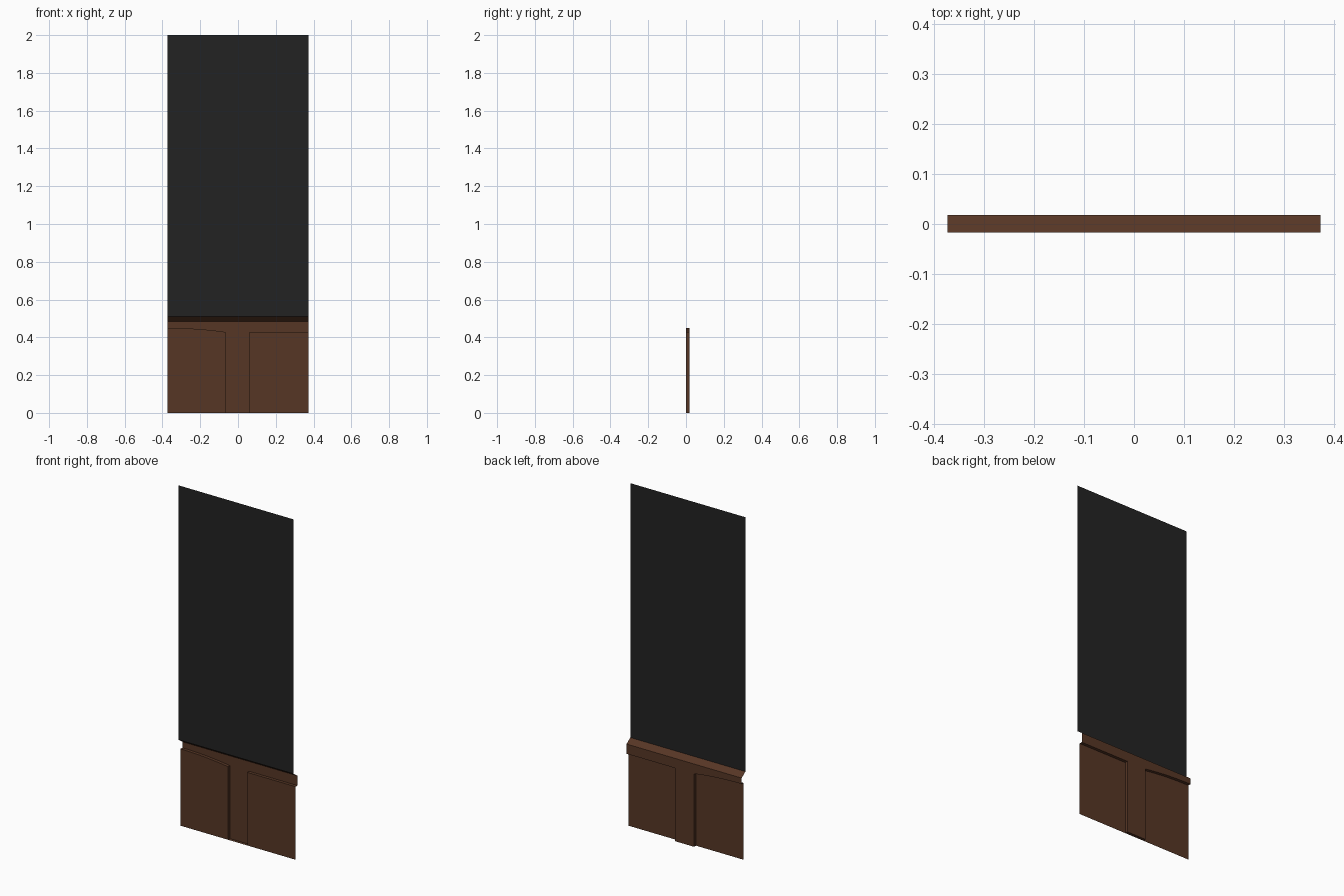
import bpy, bmesh

if "Cube" in bpy.data.objects:
    bpy.data.objects.remove(bpy.data.objects["Cube"])

W = 0.373                  # half width
PX0, PX1 = -0.065, 0.06    # stile between the two panels
Y_TOP, Y_PANEL, Y_FRAME = -0.017, 0.0, 0.0175
Z_LEDGE, Z_BAND, Z_SPRING, Z_CROWN = 0.51, 0.485, 0.428, 0.45


def material(name, rgb):
    m = bpy.data.materials.new(name)
    m.diffuse_color = (*rgb, 1)
    m.use_nodes = True
    m.node_tree.nodes["Principled BSDF"].inputs["Base Color"].default_value = m.diffuse_color
    return m


brown = material("dark_wood", (0.094, 0.037, 0.0185))
black = material("black_sheet", (0.0165, 0.0165, 0.0165))


def build(name, faces, mat):
    """Thin open surface from a list of polygons."""
    bm = bmesh.new()
    for pts in faces:
        bm.faces.new([bm.verts.new(p) for p in pts])
    bmesh.ops.remove_doubles(bm, verts=bm.verts, dist=1e-5)
    mesh = bpy.data.meshes.new(name)
    bm.to_mesh(mesh)
    bm.free()
    mesh.materials.append(mat)
    ob = bpy.data.objects.new(name, mesh)
    bpy.context.collection.objects.link(ob)
    return ob


def strip(path, extrude):
    """Quads joining two copies of a path, both made by extrude()."""
    a, b = extrude(path)
    return [[a[i], b[i], b[i + 1], a[i + 1]] for i in range(len(a) - 1)]


# panel tops: the left one is half an arch, the right one is straight
N = 6
arch = [(-W + (PX0 + W) * i / N,
         Z_CROWN - (Z_CROWN - Z_SPRING) * (i / N) ** 2) for i in range(N + 1)]
flat = [(PX1, Z_SPRING), (W, Z_SPRING)]


def at(y, pts):
    return [(x, y, z) for x, z in pts]


# tall upper sheet
build("upper_sheet", [at(Y_TOP, [(W, Z_LEDGE), (-W, Z_LEDGE), (-W, 2), (W, 2)])], black)

# sloping ledge
build("ledge", [[(W, Y_TOP, Z_LEDGE), (W, Y_FRAME, Z_BAND),
                 (-W, Y_FRAME, Z_BAND), (-W, Y_TOP, Z_LEDGE)][::-1]], brown)

# rail and stile
rail = [at(Y_FRAME, [p, q, (q[0], Z_BAND), (p[0], Z_BAND)][::-1])
        for run in (arch, flat) for p, q in zip(run, run[1:])]
rail.append(at(Y_FRAME, [(PX0, Z_BAND), (PX1, Z_BAND), (PX1, 0), (PX0, 0)]))
build("frame", rail, brown)

# recessed panels
build("left_panel", [at(Y_PANEL, [(-W, 0)] + arch + [(PX0, 0)])], brown)
build("right_panel", [at(Y_PANEL, [(PX1, 0)] + flat + [(W, 0)])], brown)

# reveals between frame and panels, and the foot of the stile
outline = arch + [(PX0, 0), (PX1, 0)] + flat
build("reveals", strip(outline, lambda p: (at(Y_PANEL, p), at(Y_FRAME, p))), brown)
